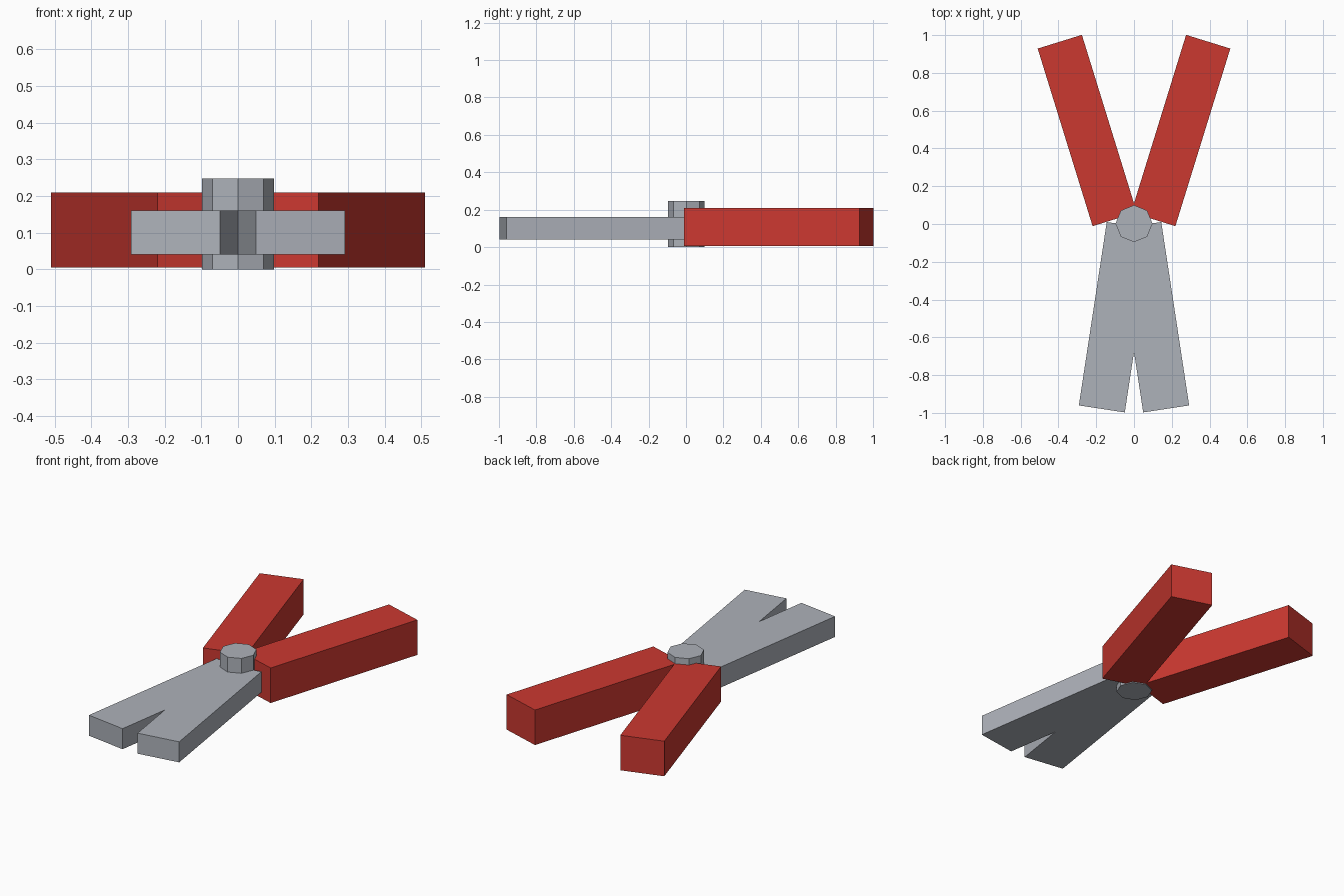
import bpy
import math

if "Cube" in bpy.data.objects:
    bpy.data.objects.remove(bpy.data.objects["Cube"])


def material(name, rgb):
    m = bpy.data.materials.new(name)
    m.diffuse_color = (*rgb, 1.0)
    m.use_nodes = True
    m.node_tree.nodes["Principled BSDF"].inputs["Base Color"].default_value = m.diffuse_color
    return m


red = material("red_grip", (0.60, 0.04, 0.03))
steel = material("grey_steel", (0.42, 0.445, 0.49))


def bar(name, center, size, angle, mat):
    """Box turned about the vertical axis."""
    bpy.ops.mesh.primitive_cube_add(size=1, location=center, rotation=(0, 0, angle))
    ob = bpy.context.object
    ob.name = name
    ob.scale = size
    ob.data.materials.append(mat)


# Mirrored pairs of handles and jaws, crossing at the pivot
for side, s in (("right", 1), ("left", -1)):
    bar(f"{side}_handle", (s * 0.2475, 0.495, 0.1075), (0.245, 0.984, 0.205),
        -s * 0.30, red)
    bar(f"{side}_jaw", (s * 0.0965, -0.4935, 0.10), (0.246, 0.982, 0.12),
        s * 0.151, steel)

# Eight-sided pivot bolt
bpy.ops.mesh.primitive_cylinder_add(vertices=8, radius=0.098, depth=0.247,
                                    location=(0, 0.002, 0.1235))
bolt = bpy.context.object
bolt.name = "pivot_bolt"
bolt.data.materials.append(steel)
